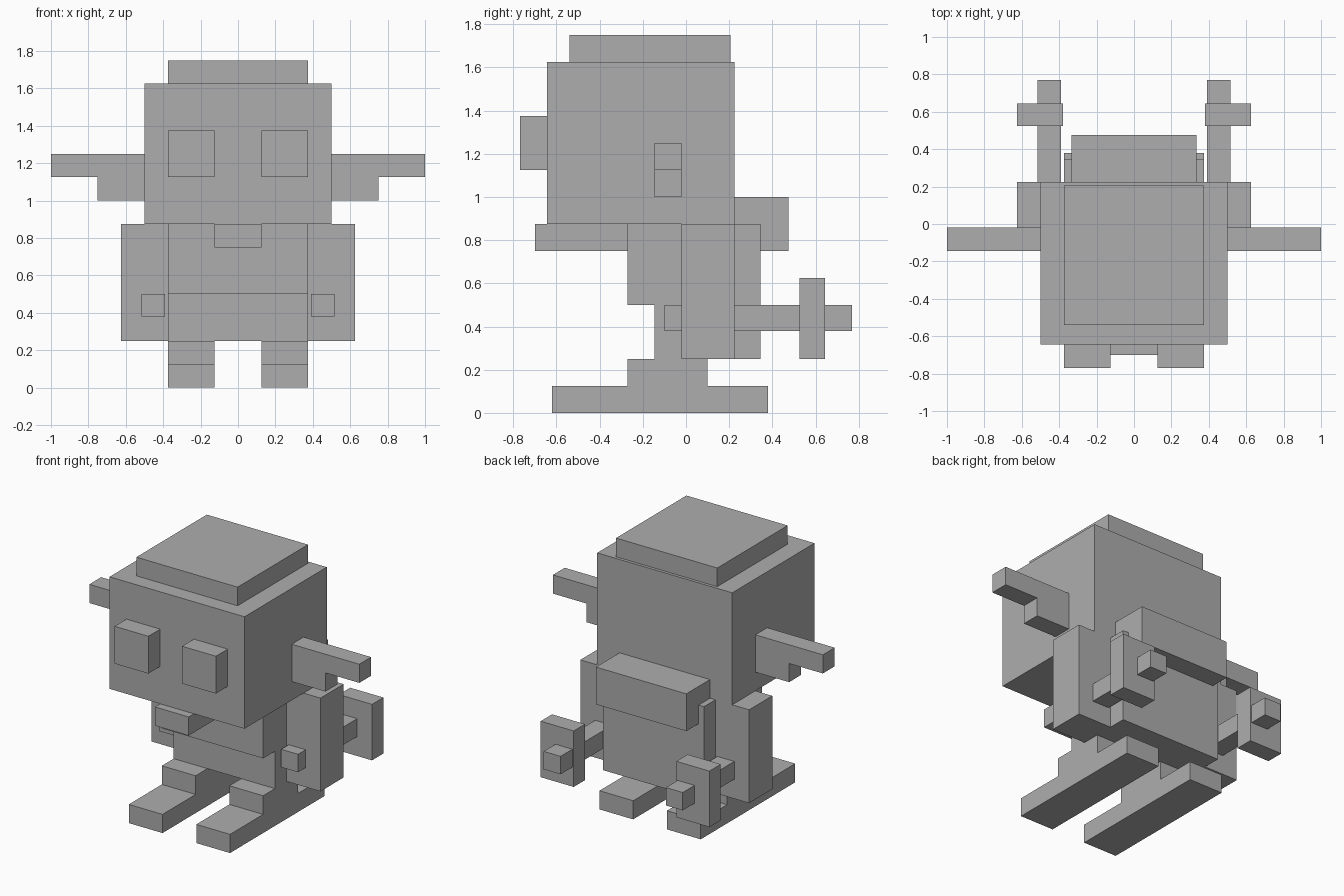
import bpy
import bmesh
from mathutils import Matrix, Vector

if "Cube" in bpy.data.objects:
    bpy.data.objects.remove(bpy.data.objects["Cube"])

grey = bpy.data.materials.new("plain_grey")
grey.diffuse_color = (0.42, 0.42, 0.42, 1)
grey.use_nodes = True
grey.node_tree.nodes["Principled BSDF"].inputs["Base Color"].default_value = grey.diffuse_color


def block(name, x, y, z):
    """Box spanning the given (min, max) ranges."""
    lo, hi = Vector((x[0], y[0], z[0])), Vector((x[1], y[1], z[1]))
    bm = bmesh.new()
    bmesh.ops.create_cube(bm, size=1.0, matrix=Matrix.LocRotScale(
        (lo + hi) / 2, None, hi - lo))
    mesh = bpy.data.meshes.new(name)
    bm.to_mesh(mesh)
    bm.free()
    mesh.materials.append(grey)
    obj = bpy.data.objects.new(name, mesh)
    bpy.context.collection.objects.link(obj)
    return obj


def pair(name, x, y, z):
    """Matching left and right boxes."""
    block(name + "_right", x, y, z)
    block(name + "_left", (-x[1], -x[0]), y, z)


# Head, cap and mouth
block("head", (-0.5, 0.5), (-0.645, 0.225), (0.875, 1.625))
block("cap", (-0.375, 0.375), (-0.54, 0.205), (1.625, 1.75))
block("mouth", (-0.125, 0.125), (-0.70, -0.27), (0.75, 0.875))

# Eyes and stepped ears
pair("eye", (0.125, 0.375), (-0.77, -0.645), (1.125, 1.375))
pair("ear_upper", (0.5, 1.0), (-0.145, -0.02), (1.125, 1.25))
pair("ear_lower", (0.5, 0.75), (-0.145, -0.02), (1.0, 1.125))

# Body and pack on the back
block("chest", (-0.375, 0.375), (-0.27, 0.345), (0.5, 0.875))
block("hips", (-0.375, 0.375), (-0.145, 0.345), (0.25, 0.5))
block("back_pack", (-0.335, 0.335), (0.225, 0.475), (0.75, 1.0))

# Arms, with a rod and crosspiece held in each hand
pair("arm", (0.375, 0.625), (-0.02, 0.225), (0.25, 0.875))
pair("rod", (0.39, 0.515), (-0.10, 0.77), (0.38, 0.5))
pair("crosspiece", (0.38, 0.625), (0.525, 0.645), (0.25, 0.625))

# Legs and long feet
pair("leg", (0.125, 0.375), (-0.27, 0.10), (0.125, 0.25))
pair("foot", (0.125, 0.375), (-0.62, 0.38), (0.0, 0.125))
